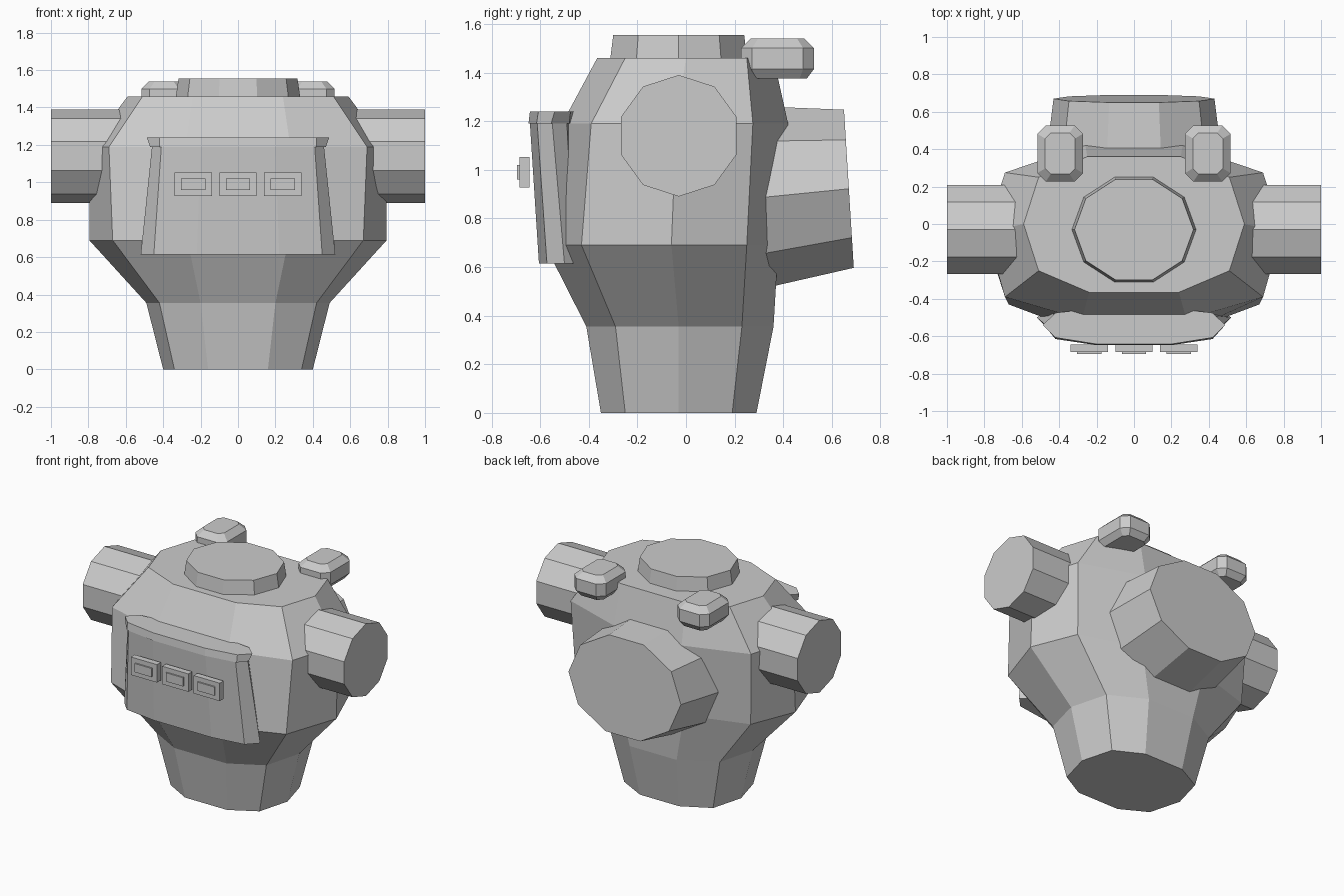
import bpy, bmesh
from math import sin, cos, pi

if "Cube" in bpy.data.objects:
    bpy.data.objects.remove(bpy.data.objects["Cube"])


def loft(name, rings):
    """Skin closed rings of 3D points and cap both ends."""
    bm = bmesh.new()
    vs = [[bm.verts.new(p) for p in r] for r in rings]
    n = len(rings[0])
    for a, b in zip(vs, vs[1:]):
        for i in range(n):
            j = (i + 1) % n
            bm.faces.new((a[i], a[j], b[j], b[i]))
    bm.faces.new(vs[0][::-1])
    bm.faces.new(vs[-1])
    bmesh.ops.recalc_face_normals(bm, faces=bm.faces)
    me = bpy.data.meshes.new(name)
    bm.to_mesh(me)
    bm.free()
    ob = bpy.data.objects.new(name, me)
    bpy.context.collection.objects.link(ob)
    return ob


def sym(z, half):
    """Horizontal ring mirrored across x = 0."""
    return [(x, y, z) for x, y in half] + [(-x, y, z) for x, y in half[::-1]]


def decagon(rx, ry, start=0.0):
    return [(rx * cos(start + i * pi / 5), ry * sin(start + i * pi / 5))
            for i in range(10)]


def box(name, x, y0, y1, z, hx, hz):
    loft(name, [[(x + a * hx, y, z + b * hz)
                 for a, b in ((-1, -1), (1, -1), (1, 1), (-1, 1))] for y in (y0, y1)])


# Ten-sided torso, waist to shoulders
loft("torso", [
    sym(0, [(.16, -.35), (.34, -.25), (.40, -.03), (.34, .19), (.15, .29)]),
    sym(.355, [(.20, -.41), (.42, -.29), (.49, -.03), (.42, .23), (.18, .36)]),
    sym(.69, [(.27, -.58), (.67, -.43), (.795, -.06), (.67, .25), (.25, .38)]),
    sym(1.19, [(.28, -.51), (.69, -.39), (.79, -.04), (.69, .275), (.26, .42)]),
    sym(1.46, [(.24, -.365), (.51, -.25), (.59, 0), (.51, .25), (.25, .36)]),
])

# Neck collar
loft("neck_collar", [[(x, y - .03, z) for x, y in decagon(r, r * .89)]
                     for z, r in ((1.42, .337), (1.46, .332), (1.555, .318))])

# Shoulder stubs
for side, s in (("right", 1), ("left", -1)):
    loft(side + "_shoulder", [[(s * x, y - .03, z + 1.14)
                               for y, z in decagon(.25, .25, pi / 2)] for x in (.5, 1)])

# Tapered backpack with a tilted end cap
pack = []
for y, zc, rx, rz, tilt in ((.2, .875, .49, .41, 0), (.67, .922, .43, .342, .062)):
    pack.append([(x, y - z * tilt, zc + z) for x, z in decagon(rx, rz)])
loft("backpack", pack)

# Chest plate and its overhanging lip
loft("chest_plate", [
    sym(.615, [(.22, -.605), (.45, -.572), (.52, -.50), (.46, -.46), (.2, -.46)]),
    sym(1.19, [(.20, -.642), (.41, -.612), (.46, -.55), (.42, -.49), (.2, -.46)]),
])
loft("chest_lip", [
    sym(1.19, [(.20, -.648), (.42, -.615), (.47, -.555), (.41, -.48), (.2, -.45)]),
    sym(1.24, [(.20, -.642), (.42, -.607), (.488, -.54), (.42, -.475), (.2, -.45)]),
])

# Three raised panels on the chest
for i, x in enumerate((-.24, 0, .24)):
    box(f"chest_panel_{i}", x, -.685, -.643, .99, .10, .062)
    box(f"chest_panel_button_{i}", x, -.695, -.68, .99, .065, .03)

# Chamfered pods on the upper back
for side, s in (("right", 1), ("left", -1)):
    rings = []
    for z, hx, hy, c in ((1.375, .09, .12, .03), (1.415, .122, .15, .045),
                         (1.50, .122, .15, .045), (1.54, .08, .11, .03)):
        pts = [(hx, hy - c), (hx - c, hy), (c - hx, hy), (-hx, hy - c),
               (-hx, c - hy), (c - hx, -hy), (hx - c, -hy), (hx, c - hy)]
        rings.append([(s * .395 + x, .377 + y, z) for x, y in pts])
    loft(side + "_pod", rings)
